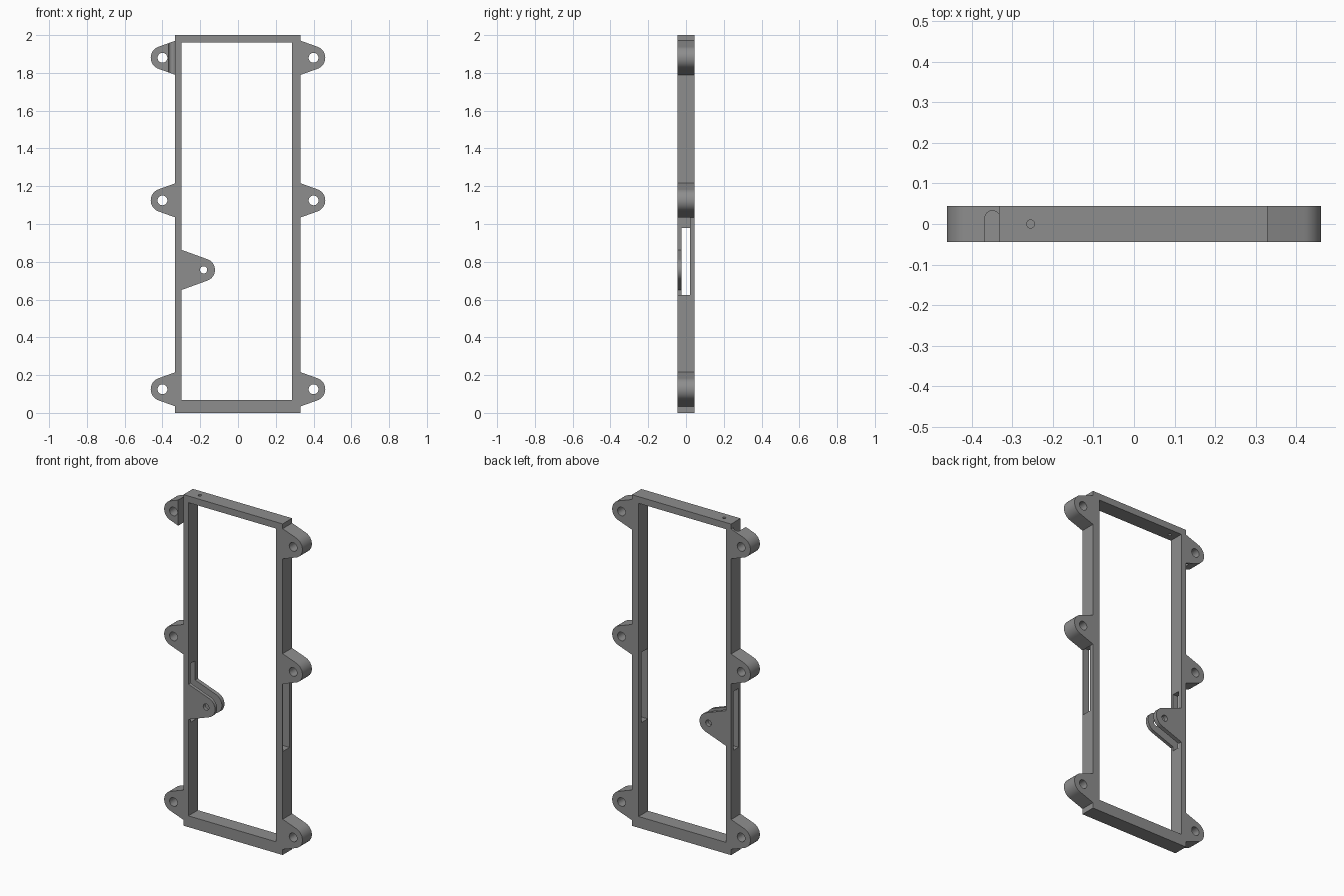
import bpy, bmesh, math

if "Cube" in bpy.data.objects:
    bpy.data.objects.remove(bpy.data.objects["Cube"])

D = 0.045  # half depth of the whole bracket
grey = bpy.data.materials.new("plain grey")
grey.diffuse_color = (0.27, 0.27, 0.27, 1)
grey.use_nodes = True
grey.node_tree.nodes["Principled BSDF"].inputs["Base Color"].default_value = grey.diffuse_color


def prism(name, pts, y0, y1, axis="y"):
    """Extrude a closed 2D outline along y (points x,z) or z (points x,y)."""
    bm = bmesh.new()
    place = (lambda p, t: (p[0], t, p[1])) if axis == "y" else (lambda p, t: (p[0], p[1], t))
    face = bm.faces.new([bm.verts.new(place(p, y0)) for p in pts])
    new = bmesh.ops.extrude_face_region(bm, geom=[face])["geom"]
    shift = (0, y1 - y0, 0) if axis == "y" else (0, 0, y1 - y0)
    bmesh.ops.translate(bm, verts=[v for v in new if isinstance(v, bmesh.types.BMVert)], vec=shift)
    bmesh.ops.recalc_face_normals(bm, faces=bm.faces)
    mesh = bpy.data.meshes.new(name)
    bm.to_mesh(mesh)
    bm.free()
    mesh.materials.append(grey)
    obj = bpy.data.objects.new(name, mesh)
    bpy.context.collection.objects.link(obj)
    return obj


def rect(a0, a1, b0, b1):
    return [(a0, b0), (a1, b0), (a1, b1), (a0, b1)]


def circle(cx, cy, r, n=32):
    return [(cx + r * math.cos(2 * math.pi * i / n), cy + r * math.sin(2 * math.pi * i / n))
            for i in range(n)]


def cut(obj, cutter):
    mod = obj.modifiers.new("cut", "BOOLEAN")
    mod.operation, mod.solver, mod.object = "DIFFERENCE", "EXACT", cutter
    cutter.hide_render = True
    cutter.hide_set(True)


def ear_outline(base_x, cx, cz, half, r, n=20):
    """Wide base tapering along tangents to a rounded tip."""
    s = 1 if cx > base_x else -1
    run = abs(cx - base_x)
    # tangent direction from the base corner to the tip circle
    dist = math.hypot(run, half)
    a = math.atan2(half, -run) - math.acos(r / dist)
    pts = [(base_x, cz - half)]
    for i in range(n + 1):
        t = -a + 2 * a * i / n
        pts.append((cx + s * r * math.cos(t), cz + r * math.sin(t)))
    return pts + [(base_x, cz + half)]


def smooth(obj):
    bpy.ops.object.select_all(action="DESELECT")
    obj.select_set(True)
    bpy.context.view_layer.objects.active = obj
    bpy.ops.object.shade_smooth_by_angle(angle=math.radians(30))


# Rectangular frame with its openings
frame = prism("frame", rect(-0.333, 0.33, 0, 2), -D, D)
cut(frame, prism("opening_cutter", rect(-0.30, 0.285, 0.068, 1.96), -0.2, 0.2))
cut(frame, prism("left_slot_cutter", rect(-0.4, -0.25, 0.625, 0.98), -0.025, 0.02))
cut(frame, prism("right_slot_cutter", rect(0.25, 0.4, 0.625, 1.05), -0.042, 0.02))
cut(frame, prism("pin_hole_cutter", circle(-0.255, 0, 0.01, 16), 1.9, 2.1, "z"))

# Six mounting ears
for side, s in (("left", -1), ("right", 1)):
    for level, z in (("lower", 0.125), ("middle", 1.125), ("upper", 1.88)):
        ear = prism(f"{side}_{level}_ear", ear_outline(s * 0.33, s * 0.40, z, 0.091, 0.062), -D, D)
        cut(ear, prism("ear_hole_cutter", circle(s * 0.40, z, 0.026), -0.2, 0.2))
        if side == "left" and level == "upper":
            # Round-ended vertical channel, open to the front
            arch = [(-0.3495 + 0.0185 * math.cos(math.pi * i / 12),
                     0.0145 + 0.0185 * math.sin(math.pi * i / 12)) for i in range(13)]
            channel = [(-0.368, -0.1), (-0.331, -0.1)] + arch
            cut(ear, prism("channel_cutter", channel, 1.7, 2.1, "z"))
        smooth(ear)

# Forked inner tab, one plate on each side of the left slot
for name, y0, y1 in (("front", -D, -0.025), ("back", 0.02, D)):
    tab = prism(f"{name}_tab_plate", ear_outline(-0.301, -0.182, 0.757, 0.107, 0.06), y0, y1)
    cut(tab, prism("tab_hole_cutter", circle(-0.182, 0.757, 0.019, 24), -0.2, 0.2))
    smooth(tab)
